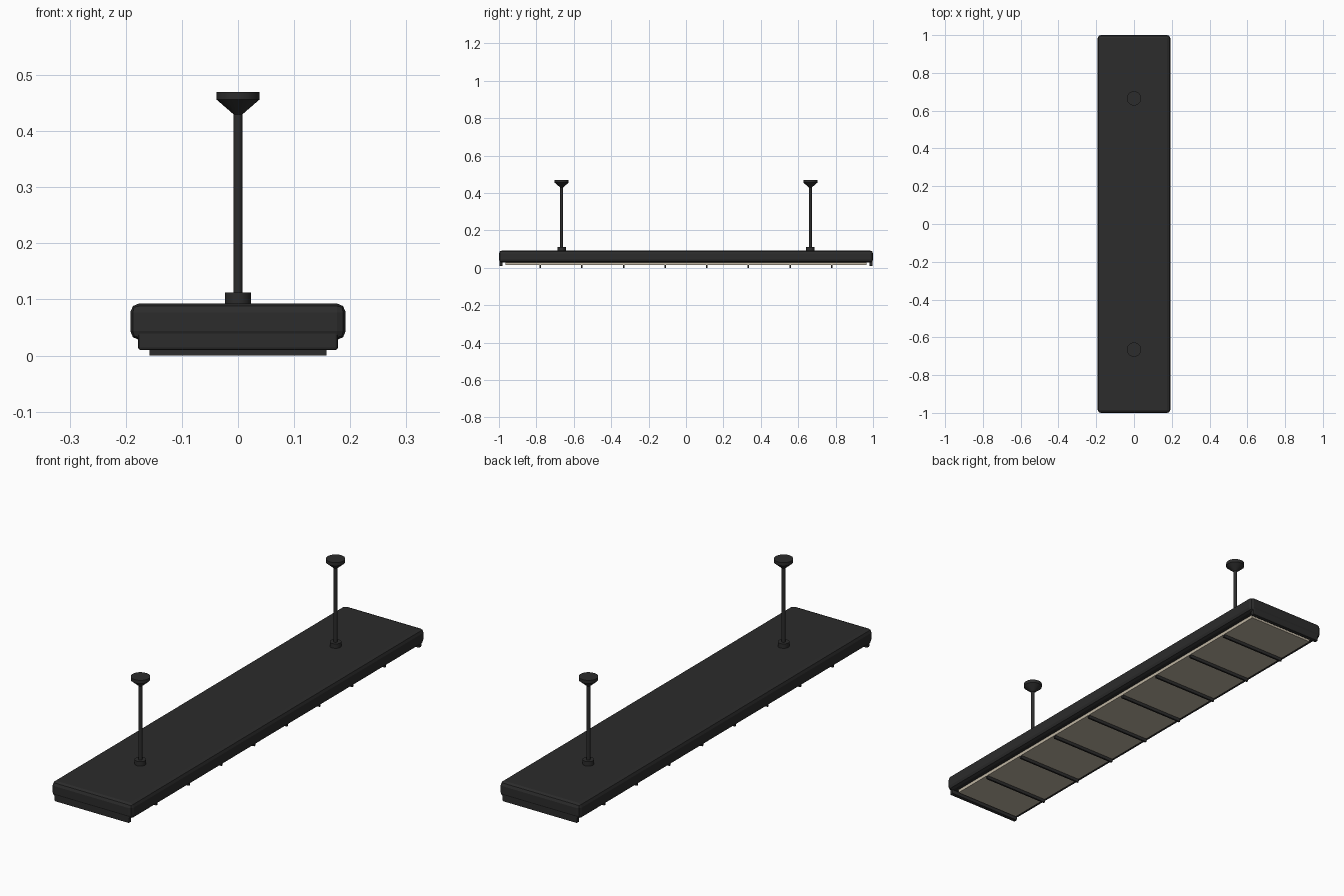
import bpy, bmesh, math

cube = bpy.data.objects.get("Cube")
if cube:
    bpy.data.objects.remove(cube)


def material(name, color):
    m = bpy.data.materials.new(name)
    m.use_nodes = True
    m.diffuse_color = (*color, 1)
    bsdf = next(n for n in m.node_tree.nodes if n.type == 'BSDF_PRINCIPLED')
    bsdf.inputs["Base Color"].default_value = (*color, 1)
    return m


black = material("black metal", (0.025, 0.025, 0.025))
cream = material("cream diffuser", (0.52, 0.46, 0.36))


def finish(name, bm, mat):
    bmesh.ops.recalc_face_normals(bm, faces=bm.faces)
    mesh = bpy.data.meshes.new(name)
    bm.to_mesh(mesh)
    bm.free()
    mesh.materials.append(mat)
    ob = bpy.data.objects.new(name, mesh)
    bpy.context.collection.objects.link(ob)
    return ob


def box(name, half_x, y0, y1, z0, z1, mat, bevel=0):
    bm = bmesh.new()
    bmesh.ops.create_cube(bm, size=1)
    for v in bm.verts:
        v.co = (v.co.x * 2 * half_x,
                y0 + (v.co.y + 0.5) * (y1 - y0),
                z0 + (v.co.z + 0.5) * (z1 - z0))
    ob = finish(name, bm, mat)
    if bevel:
        mod = ob.modifiers.new("edges", 'BEVEL')
        mod.width = bevel
        mod.segments = 2
    return ob


def lathe(name, y, profile, sides=16):
    bm = bmesh.new()
    rings = []
    for r, z in profile:
        rings.append([bm.verts.new((r * math.cos(a), y + r * math.sin(a), z))
                      for a in (math.tau * i / sides for i in range(sides))])
    for low, high in zip(rings, rings[1:]):
        for i in range(sides):
            j = (i + 1) % sides
            bm.faces.new((low[i], low[j], high[j], high[i]))
    bm.faces.new(rings[0])
    bm.faces.new(rings[-1])
    ob = finish(name, bm, black)
    bpy.context.view_layer.objects.active = ob
    bpy.ops.object.select_all(action='DESELECT')
    ob.select_set(True)
    bpy.ops.object.shade_smooth_by_angle(angle=math.radians(30))


# Long housing with softened edges
box("housing", 0.192, -1, 1, 0.028, 0.093, black, 0.016)

# Lip below each end of the housing
for side, y0, y1 in (("front", -0.998, -0.980), ("back", 0.980, 0.998)):
    box(side + "_end_lip", 0.178, y0, y1, 0.010, 0.05, black, 0.004)

# Diffuser under the housing, divided by thin cross fins
box("diffuser", 0.158, -0.965, 0.965, 0.014, 0.032, cream)
fin_gap = 0.2225
for i in range(8):
    y = (i - 3.5) * fin_gap
    box(f"cross_fin_{i + 1}", 0.158, y - 0.004, y + 0.004, 0, 0.032, black)

# Two hanging rods with collars and ceiling canopies
for side, y in (("front", -0.665), ("back", 0.665)):
    lathe(side + "_collar", y, [(0.023, 0.088), (0.023, 0.112)])
    lathe(side + "_rod", y, [(0.008, 0.1), (0.008, 0.435)])
    lathe(side + "_canopy", y, [(0.008, 0.43), (0.038, 0.456), (0.038, 0.47)], 24)
